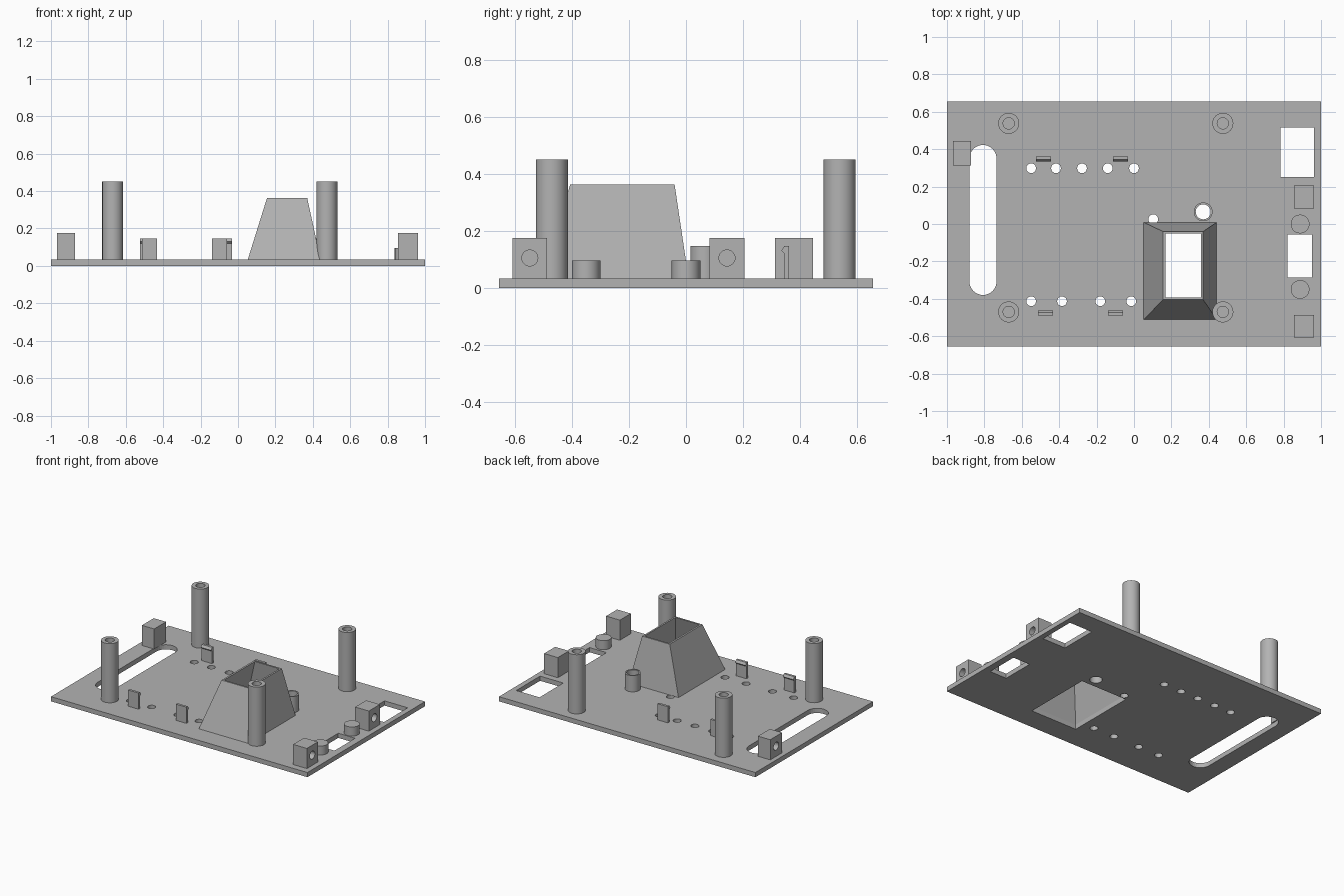
import bpy, bmesh, math
from mathutils import Matrix, Vector

if "Cube" in bpy.data.objects:
    bpy.data.objects.remove(bpy.data.objects["Cube"])

grey = bpy.data.materials.new("plain grey")
grey.diffuse_color = (0.45, 0.45, 0.45, 1)
grey.use_nodes = True
grey.node_tree.nodes["Principled BSDF"].inputs["Base Color"].default_value = grey.diffuse_color
T = 0.033  # plate thickness


def finish(name, bm, cutter=False):
    bmesh.ops.recalc_face_normals(bm, faces=bm.faces)
    me = bpy.data.meshes.new(name)
    bm.to_mesh(me)
    bm.free()
    ob = bpy.data.objects.new(name, me)
    bpy.context.collection.objects.link(ob)
    me.materials.append(grey)
    if cutter:
        ob.hide_render = True
        ob.hide_set(True)
    else:
        smooth(ob)
    return ob


def smooth(ob):
    bpy.ops.object.select_all(action='DESELECT')
    ob.select_set(True)
    bpy.context.view_layer.objects.active = ob
    bpy.ops.object.shade_smooth_by_angle(angle=math.radians(30))


def box(bm, x0, x1, y0, y1, z0, z1):
    m = Matrix.Translation(((x0 + x1) / 2, (y0 + y1) / 2, (z0 + z1) / 2))
    bmesh.ops.create_cube(bm, size=1, matrix=m @ Matrix.Diagonal((x1 - x0, y1 - y0, z1 - z0, 1)))


def cyl(bm, x, y, r, z0, z1, n=40):
    bmesh.ops.create_cone(bm, cap_ends=True, segments=n, radius1=r, radius2=r, depth=z1 - z0,
                          matrix=Matrix.Translation((x, y, (z0 + z1) / 2)))


def prism(bm, pts, direction):
    f = bm.faces.new([bm.verts.new(p) for p in pts])
    ext = bmesh.ops.extrude_face_region(bm, geom=[f])
    verts = [v for v in ext['geom'] if isinstance(v, bmesh.types.BMVert)]
    bmesh.ops.translate(bm, verts=verts, vec=Vector(direction))


def cut(ob, cutter):
    mod = ob.modifiers.new("cut", 'BOOLEAN')
    mod.operation = 'DIFFERENCE'
    mod.solver = 'EXACT'
    mod.object = cutter
    bpy.context.view_layer.objects.active = ob
    bpy.ops.object.modifier_apply(modifier=mod.name)
    bpy.data.objects.remove(cutter)
    smooth(ob)


def lathe(name, x, y, profile, n=40):
    # revolve a closed (radius, z) profile
    bm = bmesh.new()
    rings = []
    for r, z in profile:
        if r == 0:
            rings.append([bm.verts.new((x, y, z))] * n)
        else:
            rings.append([bm.verts.new((x + r * math.cos(2 * math.pi * i / n),
                                        y + r * math.sin(2 * math.pi * i / n), z)) for i in range(n)])
    closed = profile[0][0] > 0
    for k in range(len(rings) - (0 if closed else 1)):
        a, b = rings[k], rings[(k + 1) % len(rings)]
        for i in range(n):
            j = (i + 1) % n
            bm.faces.new(list(dict.fromkeys((a[i], a[j], b[j], b[i]))))
    return finish(name, bm)


# Base plate
bm = bmesh.new()
box(bm, -1, 1, -0.655, 0.655, 0, T)
plate = finish("base_plate", bm)

# Openings in the plate: windows, round holes, long slot
bm = bmesh.new()
LO, HI = -0.1, 0.15
box(bm, 0.782, 0.963, 0.25, 0.515, LO, HI)
box(bm, 0.82, 0.952, -0.285, -0.055, LO, HI)
box(bm, 0.066, 0.428, -0.497, -0.003, LO, HI)
for x in (-0.55, -0.417, -0.278, -0.14, 0.0):
    cyl(bm, x, 0.298, 0.026, LO, HI, 24)
for x in (-0.55, -0.385, -0.18, -0.015):
    cyl(bm, x, -0.413, 0.026, LO, HI, 24)
cyl(bm, 0.103, 0.026, 0.026, LO, HI, 24)
cyl(bm, 0.37, 0.065, 0.04, LO, HI)
R, n = 0.0725, 16
slot = [(-0.8075 + R * math.cos(math.pi * i / n), 0.35 + R * math.sin(math.pi * i / n), LO) for i in range(n + 1)]
slot += [(-0.8075 - R * math.cos(math.pi * i / n), -0.307 - R * math.sin(math.pi * i / n), LO) for i in range(n + 1)]
prism(bm, slot, (0, 0, HI - LO))
cut(plate, finish("plate_cutter", bm, True))

# Four hollow standoff posts
for x in (-0.67, 0.475):
    for y in (-0.47, 0.538):
        lathe("standoff_post", x, y, [(0, T), (0.056, T), (0.056, 0.45), (0.03, 0.45), (0.03, 0.06), (0, 0.06)])

# Open tube and two round buttons
lathe("sensor_tube", 0.37, 0.065, [(0.05, T), (0.05, 0.147), (0.04, 0.147), (0.04, T)])
for y in (0.0, -0.35):
    lathe("round_button", 0.888, y, [(0, T), (0.05, T), (0.05, 0.097), (0, 0.097)])

# Tapered hollow hood
bm = bmesh.new()


def ring(x0, x1, y0, y1, z):
    return [bm.verts.new(p) for p in ((x0, y0, z), (x1, y0, z), (x1, y1, z), (x0, y1, z))]


loops = [ring(0.052, 0.442, -0.511, 0.009, T), ring(0.155, 0.37, -0.405, -0.04, 0.363),
         ring(0.168, 0.358, -0.393, -0.052, 0.363), ring(0.066, 0.428, -0.497, -0.003, T)]
for k in range(4):
    a, b = loops[k], loops[(k + 1) % 4]
    for i in range(4):
        j = (i + 1) % 4
        bm.faces.new((a[i], a[j], b[j], b[i]))
finish("tapered_hood", bm)

# Socket blocks with a blind round hole in the outward face
for x0, x1, y0, y1, face in ((0.856, 0.963, -0.608, -0.486, 0.963), (0.856, 0.963, 0.082, 0.205, 0.963),
                             (-0.968, -0.872, 0.312, 0.444, -0.968)):
    bm = bmesh.new()
    box(bm, x0, x1, y0, y1, T, 0.175)
    block = finish("socket_block", bm)
    bm = bmesh.new()
    cyl(bm, 0, 0, 0.028, -0.07, 0.07, 32)
    bmesh.ops.transform(bm, verts=bm.verts, matrix=Matrix.Translation((face, (y0 + y1) / 2, 0.105))
                        @ Matrix.Rotation(math.pi / 2, 4, 'Y'))
    cut(block, finish("socket_cutter", bm, True))

# Snap clips, hooks facing inward
hook = [(0, T), (0, 0.147), (0.017, 0.147), (0.027, 0.13), (0.017, 0.12), (0.017, T)]
for x, y, s in ((-0.524, 0.361, -1), (-0.112, 0.361, -1), (-0.513, -0.49, 1), (-0.14, -0.49, 1)):
    bm = bmesh.new()
    prism(bm, [(x, y + s * d, z) for d, z in hook], (0.081, 0, 0))
    finish("snap_clip", bm)
